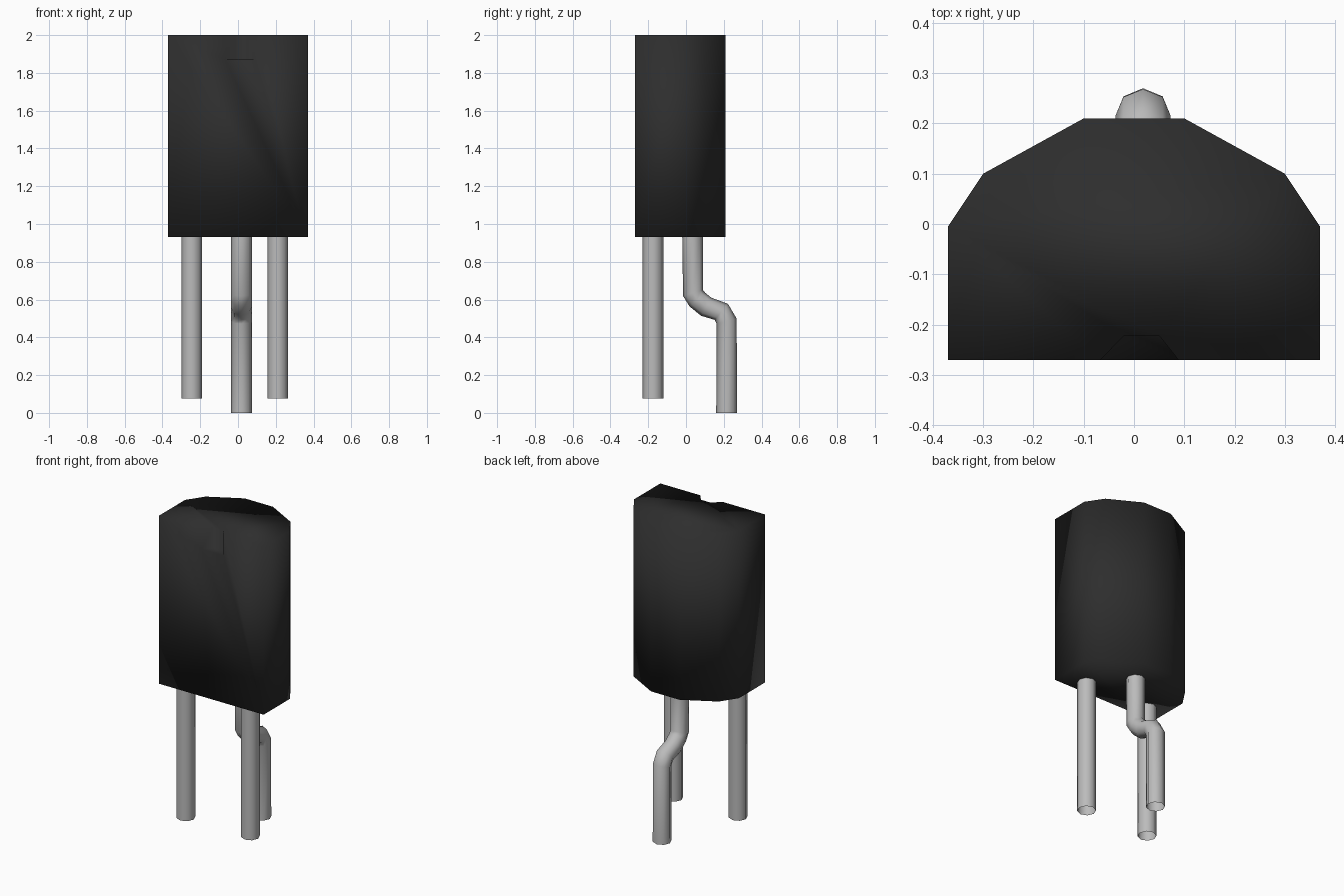
import bpy, bmesh, math
from mathutils import Vector

if "Cube" in bpy.data.objects:
    bpy.data.objects.remove(bpy.data.objects["Cube"])


def material(name, v):
    m = bpy.data.materials.new(name)
    m.diffuse_color = (v, v, v, 1)
    m.use_nodes = True
    m.node_tree.nodes["Principled BSDF"].inputs["Base Color"].default_value = m.diffuse_color
    return m


black = material("black plastic", 0.027)
metal = material("grey metal", 0.5)


def finish(name, bm, mat):
    bmesh.ops.recalc_face_normals(bm, faces=bm.faces)
    me = bpy.data.meshes.new(name)
    bm.to_mesh(me)
    bm.free()
    me.materials.append(mat)
    for p in me.polygons:
        p.use_smooth = True
    ob = bpy.data.objects.new(name, me)
    bpy.context.collection.objects.link(ob)
    return ob


def prism(name, pts, z0, z1, mat):
    bm = bmesh.new()
    lo = [bm.verts.new((x, y, z0)) for x, y in pts]
    hi = [bm.verts.new((x, y, z1)) for x, y in pts]
    bm.faces.new(lo[::-1])
    bm.faces.new(hi)
    n = len(pts)
    for i in range(n):
        j = (i + 1) % n
        bm.faces.new((lo[i], lo[j], hi[j], hi[i]))
    return finish(name, bm, mat)


def lead(name, x, path, r=0.055, sides=8):
    """Open tube swept along (y, z) points, given from top to bottom."""
    bm = bmesh.new()
    rings = []
    P = [Vector(p) for p in path]
    for i, p in enumerate(P):
        a = (p - P[i - 1]).normalized() if i else Vector((0, -1))
        b = (P[i + 1] - p).normalized() if i < len(P) - 1 else Vector((0, -1))
        t = (a + b).normalized()
        nrm = Vector((-t.y, t.x))  # in-plane normal of the path
        ring = []
        for k in range(sides):
            ang = 2 * math.pi * k / sides
            q = p + nrm * r * math.cos(ang)
            ring.append(bm.verts.new((x + r * math.sin(ang), q.x, q.y)))
        rings.append(ring)
    for u, v in zip(rings, rings[1:]):
        for k in range(sides):
            j = (k + 1) % sides
            bm.faces.new((u[k], u[j], v[j], v[k]))
    return finish(name, bm, metal)


# Body: flat front, faceted rounded back
half = [(0.37, -0.27), (0.37, -0.005), (0.3, 0.1), (0.1, 0.21)]
outline = half + [(-x, y) for x, y in reversed(half)]
body = prism("body", outline, 0.93, 2.0, black)

# Small mould notch at the top of the front face
cutter = prism("notch_cutter",
               [(-0.105, -0.31), (0.12, -0.31), (0.05, -0.222), (-0.02, -0.222)],
               1.87, 2.1, black)
cutter.hide_render = True
cutter.hide_viewport = True
mod = body.modifiers.new("notch", 'BOOLEAN')
mod.operation = 'DIFFERENCE'
mod.solver = 'EXACT'
mod.object = cutter

# Straight outer leads and the bent middle lead
for name, x in (("left_lead", -0.245), ("right_lead", 0.21)):
    lead(name, x, [(-0.175, 0.94), (-0.175, 0.075)])
lead("middle_lead", 0.018,
     [(0.035, 0.94), (0.037, 0.635), (0.06, 0.6), (0.107, 0.562),
      (0.187, 0.535), (0.215, 0.485), (0.215, 0.0)])
